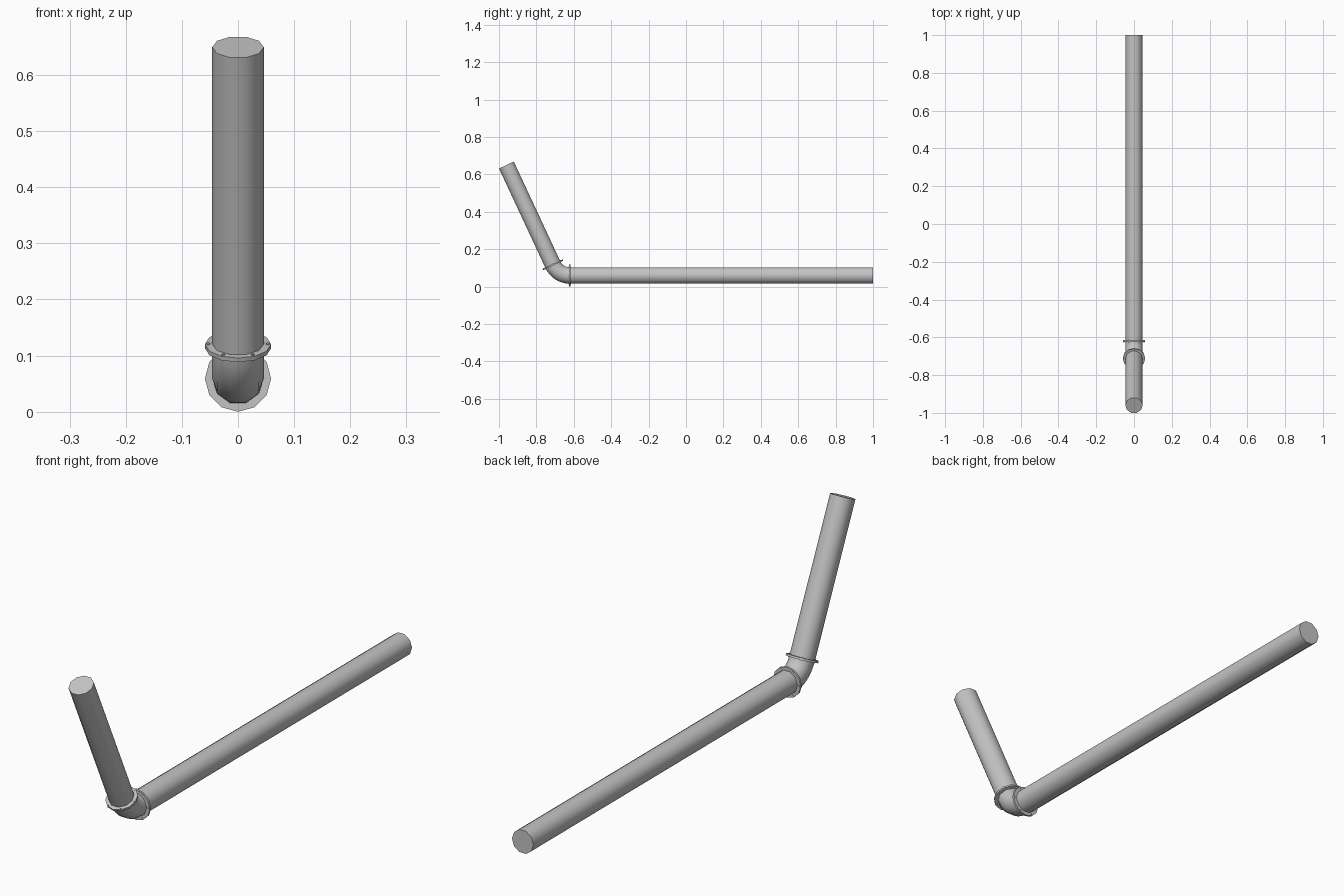
import bpy, bmesh
from math import sin, cos, pi, radians
from mathutils import Vector

cube = bpy.data.objects.get("Cube")
if cube:
    bpy.data.objects.remove(cube)

grey = bpy.data.materials.new("pipe_grey")
grey.use_nodes = True
colour = (0.55, 0.55, 0.55, 1)
grey.diffuse_color = colour
grey.node_tree.nodes["Principled BSDF"].inputs["Base Color"].default_value = colour

PIPE_R, FLANGE_R, BEND_R = 0.046, 0.059, 0.1
BEND = radians(65)
SIDE = Vector((1, 0, 0))
start = Vector((0, -0.621, FLANGE_R))


def heading(a):
    """Direction of travel after bending upwards by angle a."""
    return Vector((0, -cos(a), sin(a)))


def on_bend(a):
    return start + BEND_R * Vector((0, -sin(a), 1 - cos(a)))


def tube(name, stations, radius, sides):
    """Closed tube through (centre, bend angle) stations."""
    bm = bmesh.new()
    rings = []
    for centre, a in stations:
        up = SIDE.cross(heading(a))
        rings.append([bm.verts.new(centre + radius * (cos(t) * SIDE + sin(t) * up))
                      for t in (2 * pi * i / sides for i in range(sides))])
    for r, s in zip(rings, rings[1:]):
        for i in range(sides):
            j = (i + 1) % sides
            bm.faces.new((r[i], r[j], s[j], s[i]))
    bm.faces.new(rings[0])
    bm.faces.new(rings[-1])
    bmesh.ops.recalc_face_normals(bm, faces=bm.faces)
    mesh = bpy.data.meshes.new(name)
    bm.to_mesh(mesh)
    bm.free()
    mesh.materials.append(grey)
    obj = bpy.data.objects.new(name, mesh)
    bpy.context.collection.objects.link(obj)
    bpy.ops.object.select_all(action='DESELECT')
    obj.select_set(True)
    bpy.context.view_layer.objects.active = obj
    bpy.ops.object.shade_smooth_by_angle(angle=radians(40))


def flange(name, centre, a):
    """Twelve-sided disc with six through bolts."""
    d, up = heading(a), SIDE.cross(heading(a))
    tube(name, [(centre + k * d, a) for k in (-0.004, 0.004)], FLANGE_R, 12)
    for i in range(6):
        t = i * pi / 3
        c = centre + 0.053 * (cos(t) * SIDE + sin(t) * up)
        tube(f"{name}_bolt_{i + 1}", [(c + k * d, a) for k in (-0.006, 0.006)], 0.003, 6)


# Pipes and elbow
end = on_bend(BEND)
tube("long_pipe", [(Vector((0, 1, start.z)), 0), (start, 0)], PIPE_R, 10)
tube("elbow", [(on_bend(BEND * i / 8), BEND * i / 8) for i in range(9)], PIPE_R, 10)
tube("raised_pipe", [(end, BEND), (end + 0.588 * heading(BEND), BEND)], PIPE_R, 10)

# Bolted joints
flange("lower_flange", start, 0)
flange("upper_flange", end, BEND)
